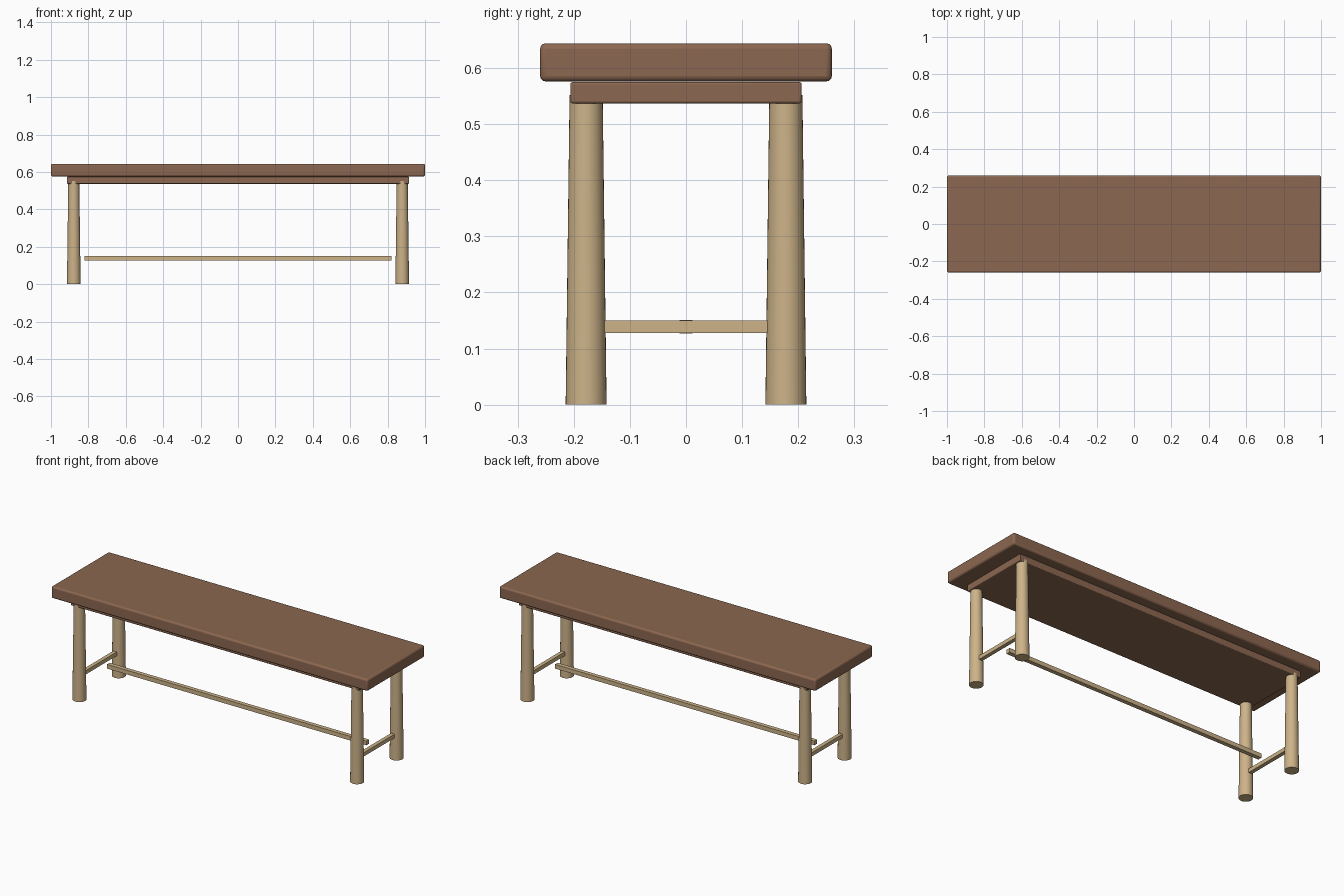
import bpy
import math

cube = bpy.data.objects.get("Cube")
if cube:
    bpy.data.objects.remove(cube, do_unlink=True)


def make_material(name, color):
    mat = bpy.data.materials.new(name)
    mat.use_nodes = True
    mat.diffuse_color = color
    mat.node_tree.nodes["Principled BSDF"].inputs["Base Color"].default_value = color
    return mat


brown = make_material("brown wood", (0.26, 0.136, 0.08, 1))
tan = make_material("pale wood", (0.61, 0.45, 0.25, 1))


def finish(obj, name, mat):
    obj.name = name
    obj.data.materials.append(mat)
    bpy.ops.object.shade_smooth_by_angle(angle=math.radians(35))
    return obj


def box(name, mat, center, size, bevel=0):
    bpy.ops.mesh.primitive_cube_add(size=1, location=center)
    obj = bpy.context.object
    obj.scale = size
    bpy.ops.object.transform_apply(location=False, rotation=False, scale=True)
    if bevel:
        mod = obj.modifiers.new("rounded edges", "BEVEL")
        mod.width = bevel
        mod.segments = 3
    return finish(obj, name, mat)


def leg(name, x, y):
    height = 0.552
    bpy.ops.mesh.primitive_cone_add(vertices=32, radius1=0.0365, radius2=0.0295,
                                    depth=height, location=(x, y, height / 2))
    return finish(bpy.context.object, name, tan)


# Seat board and the thinner board beneath it
box("seat", brown, (0, 0, 0.61), (2, 0.52, 0.068), 0.01)
box("under_board", brown, (0, 0, 0.556), (1.83, 0.412, 0.038), 0.004)

# Tapered legs and the short bars joining each pair
LEG_X, LEG_Y, BAR_Z = 0.878, 0.178, 0.139
for side, sx in (("left", 1), ("right", -1)):
    for end, sy in (("front", -1), ("back", 1)):
        leg(f"{end}_{side}_leg", sx * LEG_X, sy * LEG_Y)
    box(f"{side}_side_bar", tan, (sx * LEG_X, 0, BAR_Z), (0.022, 0.30, 0.022))

# Long central bar
box("long_bar", tan, (0, 0, BAR_Z), (1.64, 0.024, 0.024))
